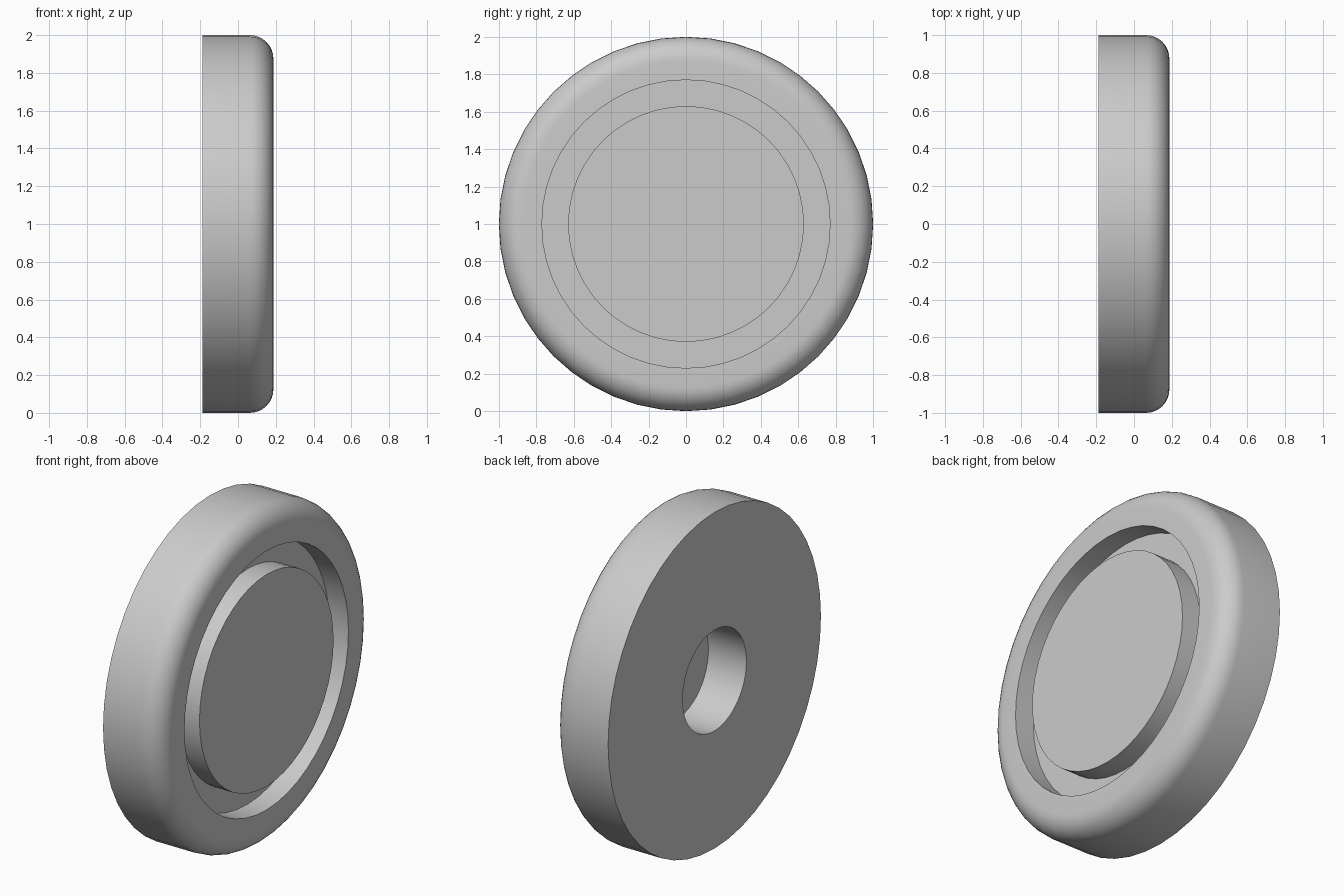
import bpy
import bmesh
from math import sin, cos, pi, tau
from mathutils import Vector, Matrix

cube = bpy.data.objects.get("Cube")
if cube:
    bpy.data.objects.remove(cube, do_unlink=True)

SEGMENTS = 48
HALF = 0.1875           # half of the thickness
FLOOR = 0.0625          # depth plane of the groove and the axle hole
FILLET = 0.125
AXLE, GROOVE_IN, GROOVE_OUT = 0.3, 0.63, 0.77


def make_material(name, color):
    mat = bpy.data.materials.new(name)
    mat.use_nodes = True
    mat.diffuse_color = color
    mat.node_tree.nodes["Principled BSDF"].inputs["Base Color"].default_value = color
    return mat


def revolve(name, profile, mat):
    """Turn an (x, radius) profile about the x axis into a closed solid."""
    bm = bmesh.new()
    verts = [bm.verts.new((x, 0, r)) for x, r in profile]
    edges = [bm.edges.new(pair) for pair in zip(verts, verts[1:])]
    bmesh.ops.spin(bm, geom=verts + edges, cent=Vector(), axis=(1, 0, 0),
                   angle=tau, steps=SEGMENTS, use_duplicate=False)
    bmesh.ops.remove_doubles(bm, verts=bm.verts, dist=0.0001)
    bmesh.ops.recalc_face_normals(bm, faces=bm.faces)
    bm.transform(Matrix.Translation((0, 0, 1)))
    mesh = bpy.data.meshes.new(name)
    bm.to_mesh(mesh)
    bm.free()
    mesh.materials.append(mat)
    obj = bpy.data.objects.new(name, mesh)
    bpy.context.collection.objects.link(obj)
    return obj


# Rounded outer shoulder of the wheel
steps = 8
shoulder = [(FLOOR + FILLET * sin(a), 1 - FILLET + FILLET * cos(a))
            for a in (pi / 2 * i / steps for i in range(steps + 1))]

# Axle hole, flat back, tread, shoulder, ring groove and raised centre disc
profile = [(FLOOR, 0), (FLOOR, AXLE), (-HALF, AXLE), (-HALF, 1)]
profile += shoulder
profile += [(HALF, GROOVE_OUT), (FLOOR, GROOVE_OUT),
            (FLOOR, GROOVE_IN), (HALF, GROOVE_IN), (HALF, 0)]

grey = make_material("light grey", (0.6, 0.6, 0.6, 1))
wheel = revolve("wheel", profile, grey)

bpy.ops.object.select_all(action="DESELECT")
wheel.select_set(True)
bpy.context.view_layer.objects.active = wheel
bpy.ops.object.shade_smooth_by_angle(angle=pi / 6)
